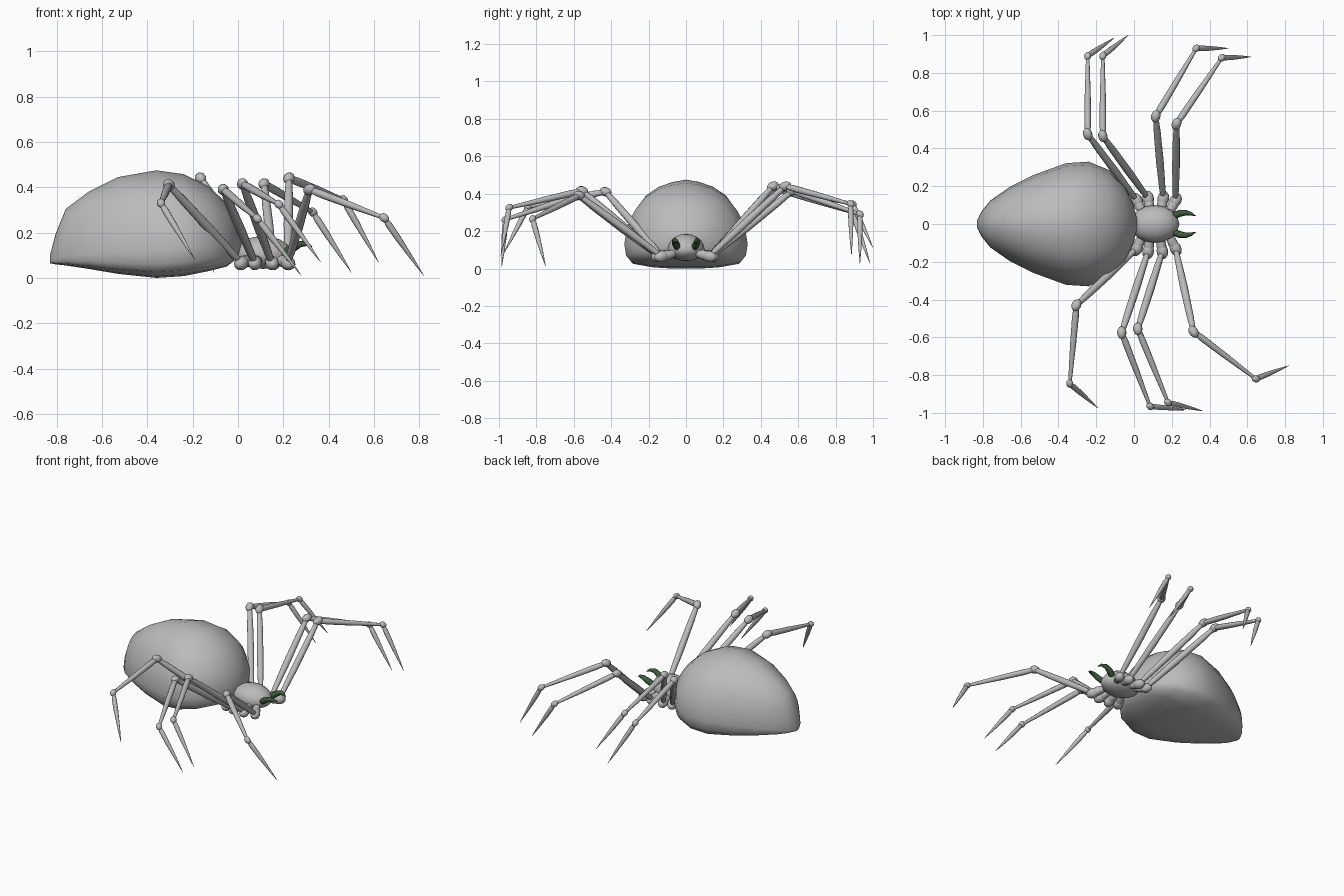
import bpy, bmesh, math
from mathutils import Vector

if "Cube" in bpy.data.objects:
    bpy.data.objects.remove(bpy.data.objects["Cube"])


def material(name, rgb):
    m = bpy.data.materials.new(name)
    m.diffuse_color = (*rgb, 1)
    m.use_nodes = True
    m.node_tree.nodes["Principled BSDF"].inputs["Base Color"].default_value = m.diffuse_color
    return m


GREY = material("body_grey", (0.5, 0.5, 0.5))
GREEN = material("fang_green", (0.045, 0.105, 0.04))


def finish(name, bm, mat, angle=60):
    bmesh.ops.recalc_face_normals(bm, faces=bm.faces)
    me = bpy.data.meshes.new(name)
    bm.to_mesh(me)
    bm.free()
    ob = bpy.data.objects.new(name, me)
    bpy.context.collection.objects.link(ob)
    me.materials.append(mat)
    bpy.ops.object.select_all(action='DESELECT')
    ob.select_set(True)
    bpy.context.view_layer.objects.active = ob
    bpy.ops.object.shade_smooth_by_angle(angle=math.radians(angle))
    return ob


def skin(bm, rings):
    """Bridge equal rings of points and cap both ends."""
    loops = [[bm.verts.new(p) for p in r] for r in rings]
    n = len(loops[0])
    for a, b in zip(loops, loops[1:]):
        for i in range(n):
            j = (i + 1) % n
            bm.faces.new((a[i], a[j], b[j], b[i]))
    bm.faces.new(loops[0])
    bm.faces.new(loops[-1])


def tube(bm, points, radii, n=10):
    """Round tube of varying radius along a path."""
    pts = [Vector(p) for p in points]
    rings = []
    for i, p in enumerate(pts):
        d = (pts[min(i + 1, len(pts) - 1)] - pts[max(i - 1, 0)]).normalized()
        u = d.cross(Vector((0.13, 0.21, 0.97))).normalized()
        v = d.cross(u)
        rings.append([p + radii[i] * (u * math.cos(2 * math.pi * k / n) + v * math.sin(2 * math.pi * k / n))
                      for k in range(n)])
    skin(bm, rings)


def limb(bm, a, b, profile):
    """Straight tapered segment; profile lists (fraction, radius)."""
    a, b = Vector(a), Vector(b)
    tube(bm, [a.lerp(b, t) for t, r in profile], [r for t, r in profile])


def bead(bm, centre, axis, length, radius):
    """Ellipsoid joint stretched along an axis."""
    c, d = Vector(centre), Vector(axis).normalized() * length
    steps = [math.pi * (0.04 + 0.92 * i / 7) for i in range(8)]
    tube(bm, [c - d * math.cos(t) for t in steps], [radius * math.sin(t) for t in steps])


# Abdomen: sections of (x, half width, widest z, top z, bottom z)
stations = [(-0.83, 0.02, 0.08, 0.10, 0.065), (-0.805, 0.07, 0.085, 0.195, 0.06),
            (-0.76, 0.125, 0.095, 0.305, 0.055), (-0.66, 0.195, 0.105, 0.38, 0.04),
            (-0.53, 0.26, 0.115, 0.445, 0.018), (-0.36, 0.322, 0.125, 0.475, 0.0),
            (-0.24, 0.33, 0.13, 0.458, 0.008), (-0.13, 0.285, 0.135, 0.405, 0.03),
            (-0.05, 0.20, 0.14, 0.33, 0.05), (-0.005, 0.11, 0.145, 0.24, 0.085),
            (0.015, 0.03, 0.15, 0.17, 0.13)]
upper = [(1, 0), (0.95, 0.3), (0.83, 0.55), (0.66, 0.76), (0.45, 0.89), (0.22, 0.965)]
lower = [(0.97, -0.5), (0.88, -0.8), (0.55, -0.95), (0.25, -1)]
half = lower[::-1] + upper
section = [(0, -1)] + half + [(0, 1)] + [(-y, z) for y, z in half[::-1]]
bm = bmesh.new()
skin(bm, [[(x, w * y, zm + z * ((zt - zm) if z > 0 else (zm - zb))) for y, z in section]
          for x, w, zm, zt, zb in stations])
finish("abdomen", bm, GREY)

# Head and chest: one rounded shell, flatter underneath
bm = bmesh.new()
bmesh.ops.create_uvsphere(bm, u_segments=16, v_segments=10, radius=1)
for v in bm.verts:
    x, y, z = v.co
    v.co = (0.11 + 0.13 * x, 0.1 * y, 0.1 + z * (0.085 if z > 0 else 0.06))
finish("head_and_chest", bm, GREY)

# Fangs: a curved, pointed pair
for side, label in ((1, "left"), (-1, "right")):
    bm = bmesh.new()
    path = [(0.19, 0.037, 0.105), (0.215, 0.046, 0.115), (0.245, 0.057, 0.135),
            (0.275, 0.06, 0.15), (0.305, 0.053, 0.15), (0.328, 0.042, 0.138)]
    tube(bm, [(x, side * y, z) for x, y, z in path], [0.014, 0.019, 0.019, 0.015, 0.009, 0.001], 8)
    finish(label + "_fang", bm, GREEN)

# Legs: hip, knee, ankle and tip of each
legs = {
    "left_leg_1": [(0.015, 0.125, 0.065), (-0.245, 0.475, 0.43), (-0.245, 0.89, 0.30), (-0.105, 0.985, 0.025)],
    "left_leg_2": [(0.075, 0.135, 0.065), (-0.165, 0.465, 0.44), (-0.165, 0.89, 0.345), (-0.03, 1.0, 0.11)],
    "left_leg_3": [(0.155, 0.135, 0.065), (0.115, 0.57, 0.415), (0.33, 0.93, 0.29), (0.50, 0.93, 0.025)],
    "left_leg_4": [(0.22, 0.125, 0.065), (0.225, 0.53, 0.44), (0.465, 0.88, 0.345), (0.62, 0.885, 0.07)],
    "right_leg_1": [(0.015, -0.13, 0.065), (-0.305, -0.43, 0.41), (-0.34, -0.845, 0.33), (-0.19, -0.975, 0.08)],
    "right_leg_2": [(0.075, -0.145, 0.065), (-0.065, -0.575, 0.39), (0.085, -0.965, 0.262), (0.28, -0.985, 0.01)],
    "right_leg_3": [(0.15, -0.145, 0.065), (0.02, -0.555, 0.415), (0.18, -0.945, 0.325), (0.365, -0.99, 0.07)],
    "right_leg_4": [(0.22, -0.13, 0.065), (0.315, -0.57, 0.39), (0.645, -0.82, 0.265), (0.82, -0.75, 0.01)],
}
for name, joints in legs.items():
    hip, knee, ankle, tip = map(Vector, joints)
    root = Vector((0.11 + (hip.x - 0.11) * 0.7, hip.y * 0.5, 0.08))
    bm = bmesh.new()
    limb(bm, root, hip, [(0, 0.02), (0.5, 0.027), (1, 0.024)])
    bead(bm, hip, hip - root, 0.042, 0.031)
    limb(bm, hip, knee, [(0, 0.012), (0.12, 0.017), (0.45, 0.021), (0.8, 0.019), (1, 0.014)])
    bead(bm, knee, ankle - hip, 0.034, 0.025)
    limb(bm, knee, ankle, [(0, 0.014), (0.15, 0.018), (0.5, 0.016), (1, 0.009)])
    bead(bm, ankle, tip - knee, 0.024, 0.019)
    limb(bm, ankle, tip, [(0, 0.009), (0.12, 0.015), (0.35, 0.014), (0.7, 0.008), (1, 0.0008)])
    finish(name, bm, GREY)
